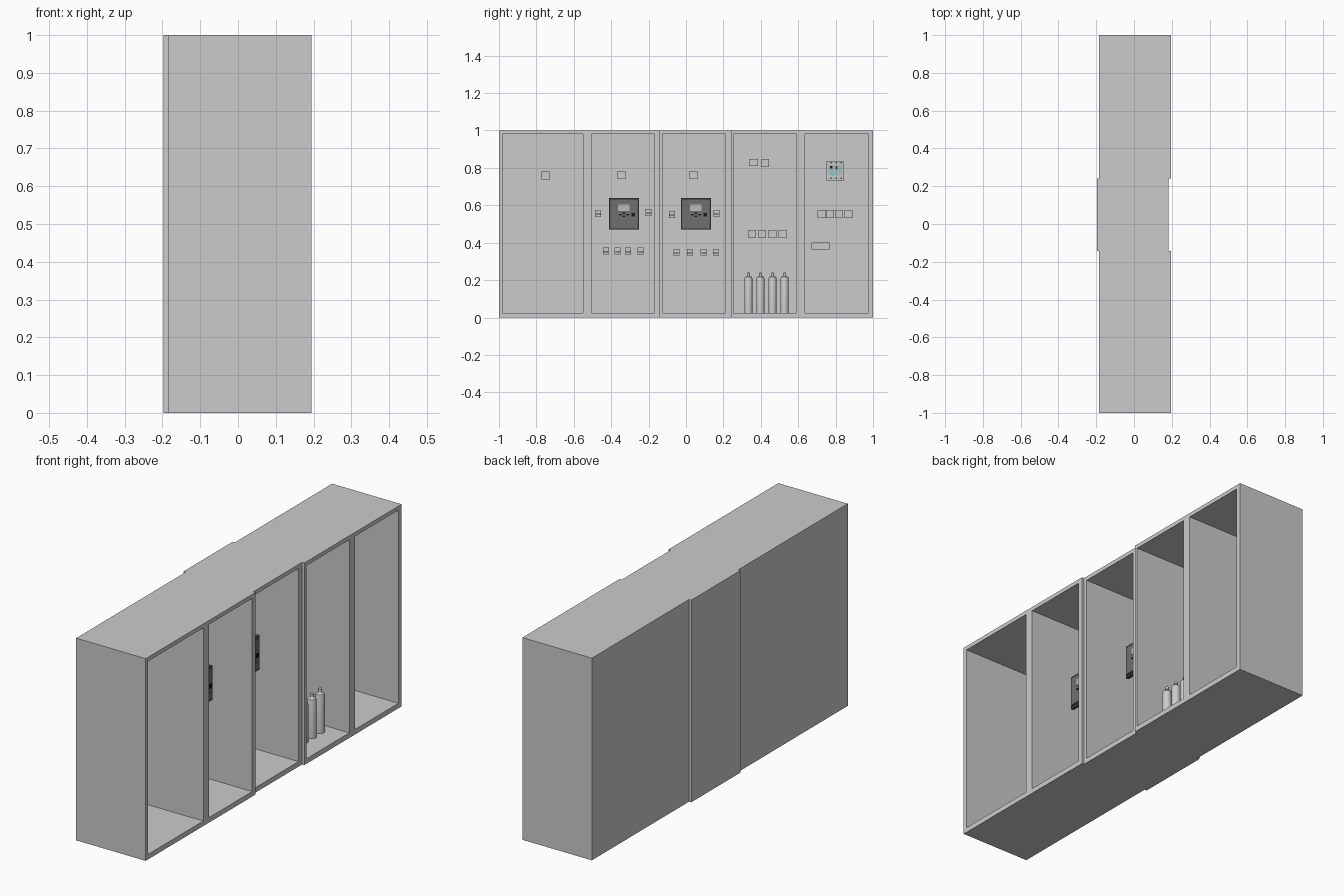
import bpy, bmesh, math
from mathutils import Matrix

if "Cube" in bpy.data.objects:
    bpy.data.objects.remove(bpy.data.objects["Cube"])


def mat(name, c):
    m = bpy.data.materials.new(name)
    m.diffuse_color = (*c, 1)
    m.use_nodes = True
    m.node_tree.nodes["Principled BSDF"].inputs["Base Color"].default_value = m.diffuse_color
    return m


DARK = mat("dark_grey", (0.07, 0.07, 0.07))
MID = mat("mid_grey", (0.16, 0.16, 0.16))
BLACK = mat("black", (0.01, 0.01, 0.01))
PALE = mat("pale_grey", (0.5, 0.5, 0.48))
CYAN = mat("cyan", (0.15, 0.6, 0.7))


def finish(name, bm, material=None):
    me = bpy.data.meshes.new(name)
    bm.to_mesh(me)
    bm.free()
    ob = bpy.data.objects.new(name, me)
    bpy.context.collection.objects.link(ob)
    if material:
        me.materials.append(material)
    return ob


def add_box(bm, x0, x1, y0, y1, z0, z1):
    m = Matrix.Translation(((x0 + x1) / 2, (y0 + y1) / 2, (z0 + z1) / 2)) \
        @ Matrix.Diagonal((x1 - x0, y1 - y0, z1 - z0, 1))
    bmesh.ops.create_cube(bm, size=1, matrix=m)


def plate(name, x, depth, y, z, w, h, material=None):
    """Box starting at x, projecting depth towards +x, centred on (y, z)."""
    bm = bmesh.new()
    add_box(bm, x, x + depth, y - w / 2, y + w / 2, z - h / 2, z + h / 2)
    return finish(name, bm, material)


def cabinet(name, x0, x1, y0, y1, openings):
    """Closed box with deep bays cut in from the +x side."""
    bm = bmesh.new()
    add_box(bm, x0, x1, y0, y1, 0, 1)
    body = finish(name, bm)
    cb = bmesh.new()
    for a, b in openings:
        add_box(cb, x0 + 0.012, x1 + 0.1, a, b, 0.025, 0.98)
    cutter = finish(name + "_cutter", cb)
    cutter.hide_render = True
    mod = body.modifiers.new("bays", 'BOOLEAN')
    mod.object = cutter
    mod.solver = 'EXACT'
    bpy.context.view_layer.objects.active = body
    bpy.ops.object.modifier_apply(modifier=mod.name)
    bpy.data.objects.remove(cutter)


# Three cabinet shells, the middle one set back slightly
cabinet("left_cabinet", -0.185, 0.195, -1, -0.143, [(-0.98, -0.55), (-0.505, -0.168)])
cabinet("middle_cabinet", -0.197, 0.183, -0.143, 0.24, [(-0.125, 0.212)])
cabinet("right_cabinet", -0.185, 0.195, 0.24, 1, [(0.255, 0.592), (0.635, 0.975)])

SIDE, MIDDLE = -0.173, -0.185   # inner back wall positions


def meter(x, y, z, s=0.043):
    # square indicator: base and raised window
    plate("meter_base", x, 0.02, y, z, s, s)
    plate("meter_window", x + 0.02, 0.003, y, z, s * 0.85, s * 0.85)


def switch(x, y, z):
    # small switch with a cap bar and a lever
    plate("switch_base", x, 0.02, y, z, 0.032, 0.037)
    plate("switch_cap", x + 0.02, 0.006, y, z + 0.012, 0.032, 0.008)
    plate("switch_lever", x + 0.02, 0.012, y, z - 0.004, 0.024, 0.007)


def controller(x, y, z):
    # deep body, bezel, recess border, face, screen and buttons
    front = x + 0.21
    plate("controller_body", x, 0.195, y, z, 0.135, 0.14, DARK)
    plate("controller_bezel", front - 0.015, 0.015, y, z, 0.162, 0.169, DARK)
    plate("controller_face", front, 0.006, y, z, 0.145, 0.15, MID)
    plate("controller_lower_panel", front + 0.006, 0.003, y, z - 0.055, 0.13, 0.035, MID)
    f = front + 0.006
    plate("controller_screen", f, 0.003, y, z + 0.033, 0.062, 0.034, PALE)
    for dy, dz in ((-0.02, -0.005), (0, 0.003), (0, -0.013), (0.02, -0.005)):
        plate("controller_button", f, 0.005, y + dy, z + dz, 0.014, 0.008, BLACK)
    plate("controller_key", f, 0.005, y + 0.05, z - 0.004, 0.018, 0.02, BLACK)


# Bay 1
meter(SIDE, -0.75, 0.759)

# Bays 2 and 3: meter, controller, switches
for x, my, mz, cy, sides, row, rz in (
        (SIDE, -0.345, 0.763, -0.332, ((-0.47, 0.556), (-0.2, 0.561)),
         (-0.428, -0.366, -0.31, -0.243), 0.355),
        (MIDDLE, 0.04, 0.763, 0.053, ((-0.075, 0.551), (0.163, 0.556)),
         (-0.051, 0.021, 0.094, 0.16), 0.349)):
    meter(x, my, mz)
    controller(x, cy, 0.554)
    for sy, sz in sides:
        switch(x, sy, sz)
    for sy in row:
        switch(x, sy, rz)

# Bay 4: recorder, meters
plate("recorder_base", SIDE, 0.02, 0.361, 0.829, 0.05, 0.037)
plate("recorder_slot", SIDE + 0.02, 0.005, 0.366, 0.824, 0.034, 0.009)
meter(SIDE, 0.422, 0.827)
for y in (0.353, 0.406, 0.463, 0.516):
    meter(SIDE, y, 0.447)


def gas_bottle(y):
    # lathed bottle with neck and cap
    prof = [(0.0, 0.025), (0.0215, 0.025), (0.0215, 0.208), (0.019, 0.216), (0.008, 0.222),
            (0.006, 0.226), (0.009, 0.227), (0.009, 0.239), (0.0, 0.24)]
    bm = bmesh.new()
    vs = [bm.verts.new((r, 0, z)) for r, z in prof]
    es = [bm.edges.new(p) for p in zip(vs, vs[1:])]
    bmesh.ops.spin(bm, geom=vs + es, cent=(0, 0, 0), axis=(0, 0, 1),
                   angle=2 * math.pi, steps=24)
    bmesh.ops.remove_doubles(bm, verts=bm.verts, dist=1e-5)
    bmesh.ops.recalc_face_normals(bm, faces=bm.faces)
    ob = finish("gas_bottle", bm)
    ob.location = (0.08, y, 0)
    bpy.ops.object.select_all(action='DESELECT')
    ob.select_set(True)
    bpy.context.view_layer.objects.active = ob
    bpy.ops.object.shade_smooth_by_angle(angle=math.radians(30))


for i in range(4):
    gas_bottle(0.334 + 0.0643 * i)

# Bay 5: display unit, meters, long strip
plate("display_body", SIDE, 0.03, 0.797, 0.784, 0.091, 0.107)
plate("display_screen", SIDE + 0.03, 0.004, 0.797, 0.788, 0.072, 0.055, PALE)
for dy, dz, w, h, m in ((-0.021, 0, 0.018, 0.01, CYAN), (-0.012, -0.018, 0.036, 0.01, CYAN),
                        (-0.02, 0.015, 0.014, 0.012, BLACK), (0.008, 0.012, 0.012, 0.018, DARK),
                        (0.026, 0.002, 0.01, 0.03, CYAN)):
    plate("display_segment", SIDE + 0.034, 0.002, 0.797 + dy, 0.788 + dz, w, h, m)
for dz in (-0.04, 0.044):
    for i in range(6):
        plate("display_button", SIDE + 0.03, 0.005, 0.764 + i * 0.0132, 0.784 + dz,
              0.008, 0.008, DARK if i % 2 else CYAN)
for y in (0.725, 0.77, 0.818, 0.868):
    meter(SIDE, y, 0.553)
plate("strip_base", SIDE, 0.02, 0.719, 0.382, 0.096, 0.037)
plate("strip_ridge", SIDE + 0.02, 0.006, 0.719, 0.386, 0.09, 0.01)
